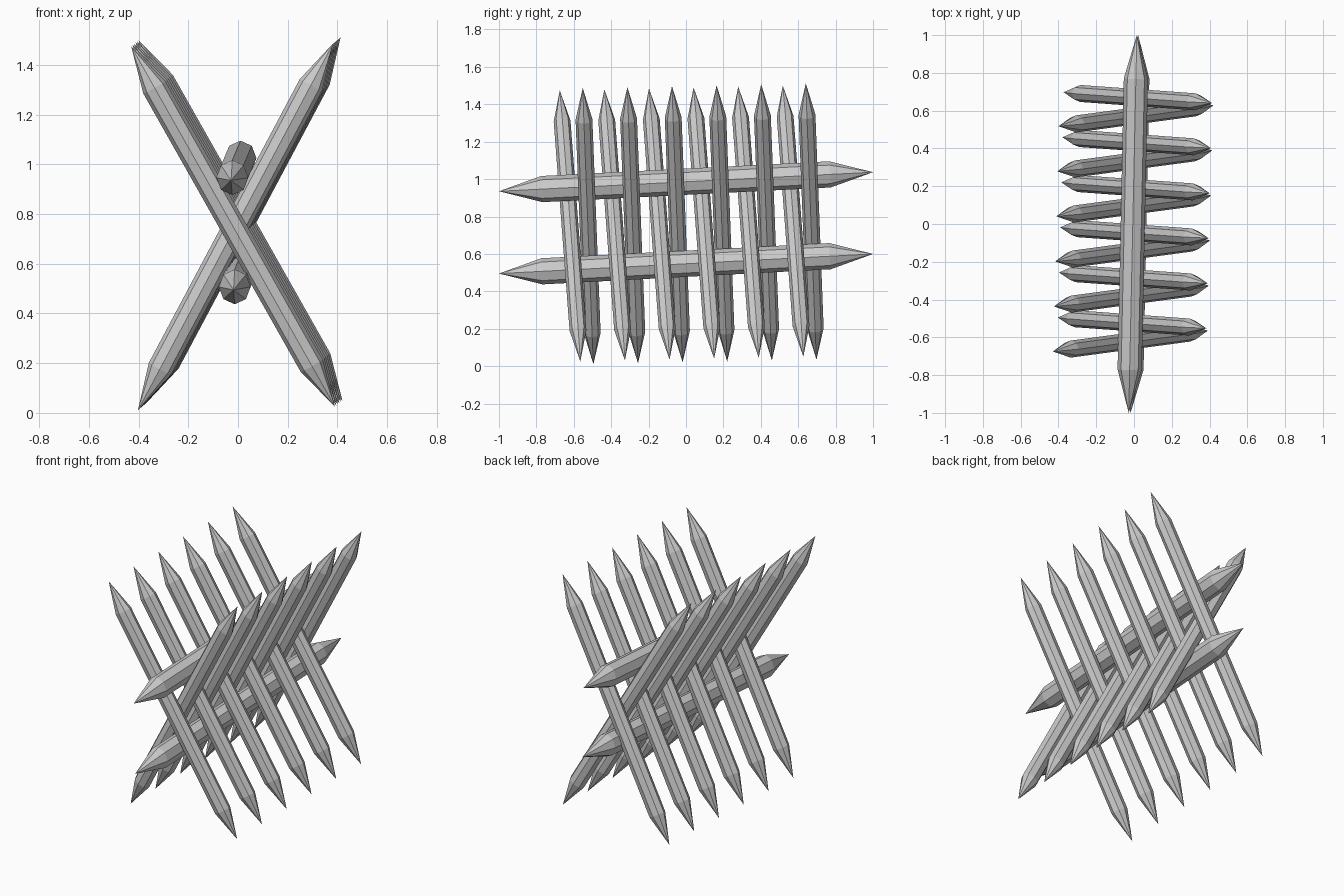
import bpy, bmesh
from mathutils import Vector

if "Cube" in bpy.data.objects:
    bpy.data.objects.remove(bpy.data.objects["Cube"])


def spiked_log(name, a, b, r_side, r_flat, taper, sides=8):
    """Faceted log from tip a to tip b; r_flat is its half-width across the wide axis."""
    a, b = Vector(a), Vector(b)
    axis = (b - a).normalized()
    length = (b - a).length
    # local frame: u close to world y for stakes, close to world x for beams
    ref = Vector((1, 0, 0)) if abs(axis.y) > 0.7 else Vector((0, 1, 0))
    u = (ref - axis * ref.dot(axis)).normalized()
    v = axis.cross(u)

    bm = bmesh.new()
    unit = bmesh.ops.create_circle(bm, segments=sides, radius=1)["verts"]
    dirs = [vert.co.copy() for vert in unit]
    bm.clear()
    rings = []
    for t in (taper, length - taper):
        rings.append([bm.verts.new(a + axis * t + u * d.x * r_side + v * d.y * r_flat)
                      for d in dirs])
    tip_a, tip_b = bm.verts.new(a), bm.verts.new(b)
    for i in range(sides):
        j = (i + 1) % sides
        bm.faces.new((rings[0][i], rings[0][j], rings[1][j], rings[1][i]))
        bm.faces.new((tip_a, rings[0][j], rings[0][i]))
        bm.faces.new((tip_b, rings[1][i], rings[1][j]))
    bmesh.ops.recalc_face_normals(bm, faces=bm.faces)
    mesh = bpy.data.meshes.new(name)
    bm.to_mesh(mesh)
    bm.free()
    obj = bpy.data.objects.new(name, mesh)
    bpy.context.collection.objects.link(obj)
    return obj


# two long horizontal beams
spiked_log("upper_beam", (-0.028, -1.0, 0.935), (0.015, 1.0, 1.037), 0.064, 0.070, 0.23)
spiked_log("lower_beam", (-0.018, -1.0, 0.495), (0.022, 1.0, 0.600), 0.064, 0.070, 0.23)

# crossed rows of sharpened stakes, drifting slightly along the row
step = Vector((0.006, 0.2385, 0.005))
for i in range(6):
    off = step * i
    spiked_log(f"right_leaning_stake_{i + 1}",
               Vector((-0.403, -0.495, 0.010)) + off,
               Vector((0.383, -0.552, 1.487)) + off, 0.045, 0.051, 0.19)
    spiked_log(f"left_leaning_stake_{i + 1}",
               Vector((0.390, -0.565, 0.025)) + off,
               Vector((-0.430, -0.675, 1.475)) + off, 0.045, 0.051, 0.19)
